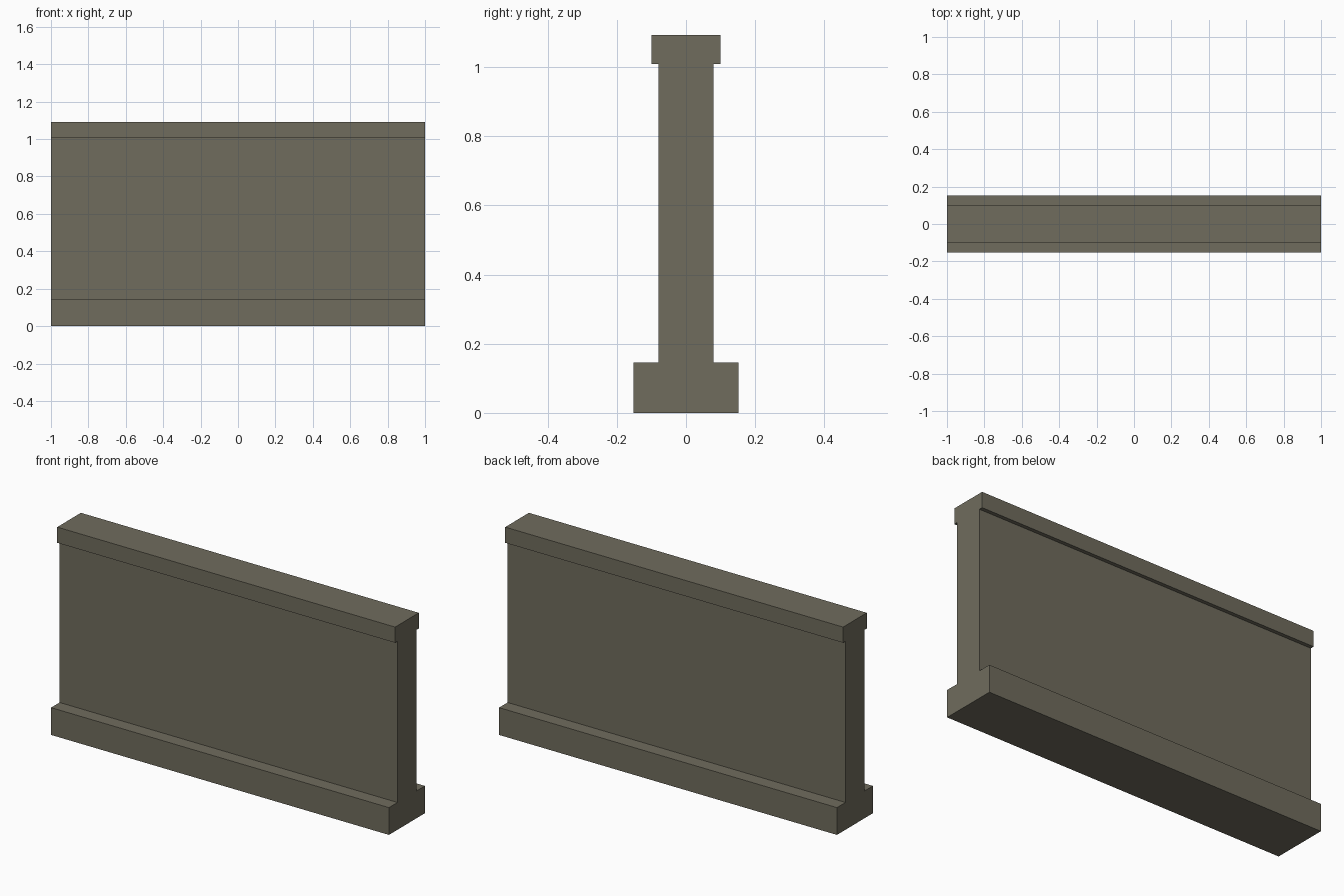
import bpy
import bmesh
import math

cube = bpy.data.objects.get("Cube")
if cube:
    bpy.data.objects.remove(cube, do_unlink=True)

stone = bpy.data.materials.new("grey_brown_stone")
stone.use_nodes = True
colour = (0.16, 0.15, 0.11, 1)
stone.diffuse_color = colour
stone.node_tree.nodes["Principled BSDF"].inputs["Base Color"].default_value = colour

LENGTH = 2.0


def slab(name, half_depth, bottom, top, radius=0.0):
    """Full-length block, with its long upper edges rounded if a radius is given."""
    bm = bmesh.new()
    bmesh.ops.create_cube(bm, size=1)
    for v in bm.verts:
        v.co.x *= LENGTH
        v.co.y *= 2 * half_depth
        v.co.z = top if v.co.z > 0 else bottom
    if radius:
        edges = [e for e in bm.edges
                 if all(v.co.z == top for v in e.verts)
                 and abs(e.verts[0].co.x - e.verts[1].co.x) > 1]
        bmesh.ops.bevel(bm, geom=edges, offset=radius, segments=4,
                        profile=0.5, affect='EDGES')
    mesh = bpy.data.meshes.new(name)
    bm.to_mesh(mesh)
    bm.free()
    mesh.materials.append(stone)
    obj = bpy.data.objects.new(name, mesh)
    bpy.context.collection.objects.link(obj)
    bpy.ops.object.select_all(action='DESELECT')
    obj.select_set(True)
    bpy.context.view_layer.objects.active = obj
    bpy.ops.object.shade_smooth_by_angle(angle=math.radians(35))
    return obj


# Plinth, wall panel and coping
slab("base_plinth", 0.152, 0.0, 0.146, 0.015)
slab("wall_panel", 0.08, 0.146, 1.008)
slab("top_coping", 0.10, 1.008, 1.092, 0.015)
